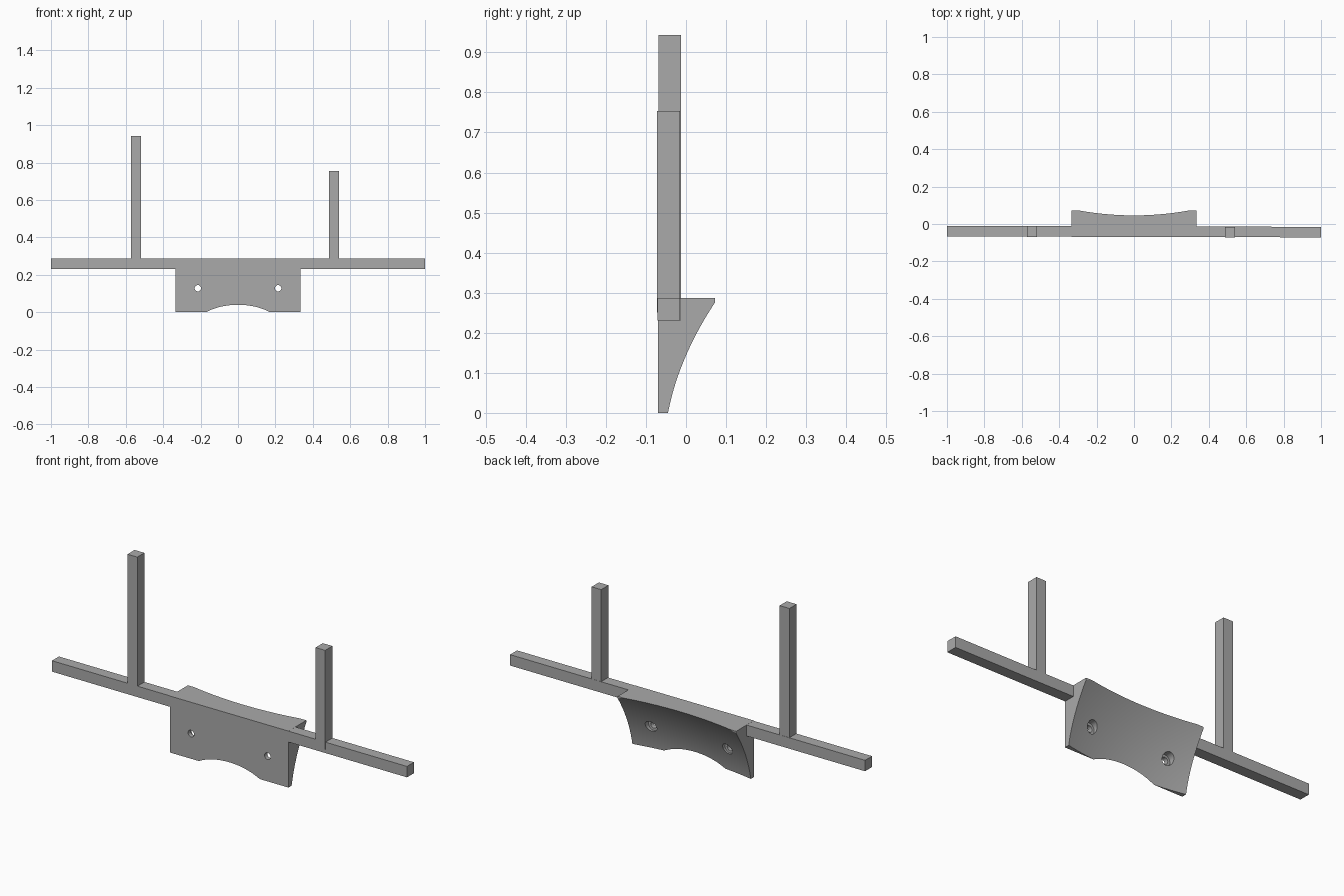
import bpy, bmesh
from mathutils import Matrix, Vector

default = bpy.data.objects.get("Cube")
if default:
    bpy.data.objects.remove(default, do_unlink=True)

# Single plain grey finish
GREY = (0.4, 0.4, 0.4, 1)
grey = bpy.data.materials.new("plain grey")
grey.use_nodes = True
grey.diffuse_color = GREY
grey.node_tree.nodes["Principled BSDF"].inputs["Base Color"].default_value = GREY


def add_object(name, bm):
    bmesh.ops.recalc_face_normals(bm, faces=bm.faces)
    mesh = bpy.data.meshes.new(name)
    bm.to_mesh(mesh)
    bm.free()
    mesh.materials.append(grey)
    obj = bpy.data.objects.new(name, mesh)
    bpy.context.collection.objects.link(obj)
    return obj


def box(name, low, high):
    low, high = Vector(low), Vector(high)
    bm = bmesh.new()
    bmesh.ops.create_cube(bm, size=1)
    bmesh.ops.scale(bm, vec=high - low, verts=bm.verts)
    bmesh.ops.translate(bm, vec=(low + high) / 2, verts=bm.verts)
    return add_object(name, bm)


def cylinder_y(name, x, z, radius, front, back):
    bm = bmesh.new()
    place = Matrix.Translation((x, (front + back) / 2, z)) @ Matrix.Rotation(1.570796, 4, "X")
    bmesh.ops.create_cone(bm, cap_ends=True, segments=32, radius1=radius,
                          radius2=radius, depth=back - front, matrix=place)
    return add_object(name, bm)


def cut(target, cutter):
    cutter.hide_render = True
    mod = target.modifiers.new("cut", "BOOLEAN")
    mod.operation = "DIFFERENCE"
    mod.solver = "EXACT"
    mod.object = cutter
    bpy.context.view_layer.objects.active = target
    bpy.ops.object.modifier_apply(modifier=mod.name)
    bpy.data.objects.remove(cutter, do_unlink=True)


# Mounting block, hollowed at the back by a saddle-fitting curved surface
HALF, TOP = 0.333, 0.287
block = box("mounting_block", (-HALF, -0.07, 0), (HALF, 0.073, TOP))

bm = bmesh.new()
bmesh.ops.create_grid(bm, x_segments=40, y_segments=24, size=1)
for v in bm.verts:
    x, z = v.co.x * 0.36, 0.145 + v.co.y * 0.17
    hollow = 0.034 * (1 - (x / HALF) ** 2)
    v.co = (x, -0.045 + 0.193 * z + 0.844 * z * z - hollow, z)
grown = bmesh.ops.extrude_face_region(bm, geom=bm.faces[:])["geom"]
for v in grown:
    if isinstance(v, bmesh.types.BMVert):
        v.co.y = 0.3
cut(block, add_object("back_cutter", bm))

# Screw holes with wider counterbores at the back
for x in (-0.215, 0.215):
    cut(block, cylinder_y("hole_cutter", x, 0.128, 0.017, -0.2, 0.2))
    cut(block, cylinder_y("counterbore_cutter", x, 0.128, 0.029, -0.048, 0.2))

bpy.ops.object.select_all(action="DESELECT")
block.select_set(True)
bpy.context.view_layer.objects.active = block
bpy.ops.object.shade_smooth_by_angle(angle=0.5)

# Long crossbar, very slightly skewed across the block
bar = box("crossbar", (-1, -0.0685, 0.231), (1, -0.0125, 0.2865))
for v in bar.data.vertices:
    v.co.y -= 0.003 * v.co.x

# Two uprights of unequal height
box("right_post", (-0.573, -0.069, 0.25), (-0.518, -0.012, 0.943))
box("left_post", (0.487, -0.073, 0.25), (0.541, -0.015, 0.754))
